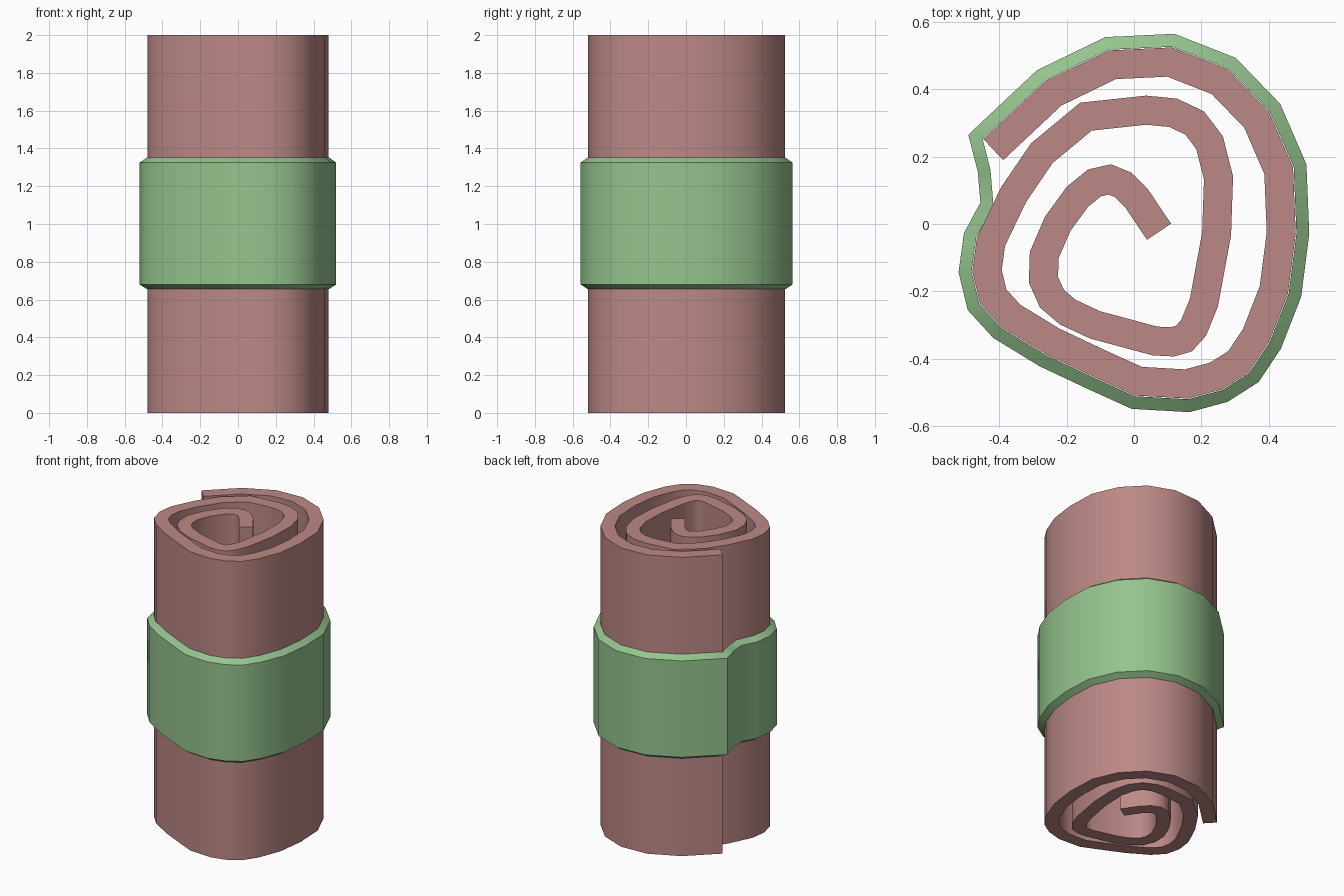
import bpy, bmesh, math
from mathutils import Vector

if "Cube" in bpy.data.objects:
    bpy.data.objects.remove(bpy.data.objects["Cube"])

# Outside edge of the rolled sheet, from the loose outer end to the centre
ROLL = [(-.447, .252), (-.265, .423), (-.075, .515), (.113, .524), (.279, .459), (.40, .334),
        (.472, .168), (.48, -.028), (.457, -.206), (.40, -.352), (.341, -.44), (.261, -.491),
        (.16, -.518), (.003, -.509), (-.11, -.458), (-.261, -.387), (-.392, -.307), (-.457, -.236),
        (-.48, -.141), (-.466, -.04), (-.395, .108), (-.306, .239), (-.16, .36), (.036, .381),
        (.128, .372), (.208, .334), (.264, .26), (.294, .141), (.288, -.034), (.249, -.245),
        (.214, -.331), (.172, -.378), (.119, -.393), (.056, -.39), (-.13, -.34), (-.22, -.298),
        (-.279, -.248), (-.312, -.174), (-.309, -.082), (-.264, .022), (-.199, .111), (-.136, .162),
        (-.068, .177), (-.009, .153), (.042, .102), (.11, .001)]
# The band follows the first turn and dips in behind the loose end
BAND = ROLL[:20] + [(-.415, .055), (-.424, .162)]


def offset(points, dist, closed):
    """Mitred offset to the left of the direction of travel."""
    pts = [Vector(p) for p in points]
    n, out = len(pts), []
    for i, p in enumerate(pts):
        normals = []
        for a, b in ((i - 1, i), (i, i + 1)):
            if closed or (a >= 0 and b < n):
                d = (pts[b % n] - pts[a % n]).normalized()
                normals.append(Vector((-d.y, d.x)))
        m = sum(normals, Vector((0, 0))).normalized()
        out.append(p + m * dist / max(m.dot(normals[0]), .4))
    return out


def wall(name, outer, inner, z_outer, z_inner, closed, color):
    """Thick wall with a four-cornered section swept along two matching paths."""
    bm = bmesh.new()
    secs = []
    for o, i in zip(outer, inner):
        corners = [(o, z_outer[0]), (o, z_outer[1]), (i, z_inner[1]), (i, z_inner[0])]
        secs.append([bm.verts.new((p[0], p[1], z)) for p, z in corners])
    pairs = list(zip(secs, secs[1:]))
    if closed:
        pairs.append((secs[-1], secs[0]))
    else:
        bm.faces.new(secs[0])
        bm.faces.new(secs[-1])
    for a, b in pairs:
        for k in range(4):
            j = (k + 1) % 4
            bm.faces.new((a[k], a[j], b[j], b[k]))
    bmesh.ops.recalc_face_normals(bm, faces=bm.faces[:])
    mesh = bpy.data.meshes.new(name)
    bm.to_mesh(mesh)
    bm.free()
    obj = bpy.data.objects.new(name, mesh)
    bpy.context.collection.objects.link(obj)
    mat = bpy.data.materials.new(name + "_material")
    mat.diffuse_color = color
    mat.use_nodes = True
    mat.node_tree.nodes["Principled BSDF"].inputs["Base Color"].default_value = mat.diffuse_color
    mesh.materials.append(mat)
    bpy.ops.object.select_all(action='DESELECT')
    obj.select_set(True)
    bpy.context.view_layer.objects.active = obj
    bpy.ops.object.shade_smooth_by_angle(angle=math.radians(35))
    return obj


# Rolled sheet
wall("rolled_sheet", ROLL, offset(ROLL, -.086, False), (0, 2), (0, 2), False, (.50, .25, .24, 1))
# Band around the middle with sloping rims
wall("band", offset(BAND, .04, True), offset(BAND, .002, True),
     (.68, 1.325), (.655, 1.352), True, (.30, .55, .27, 1))
